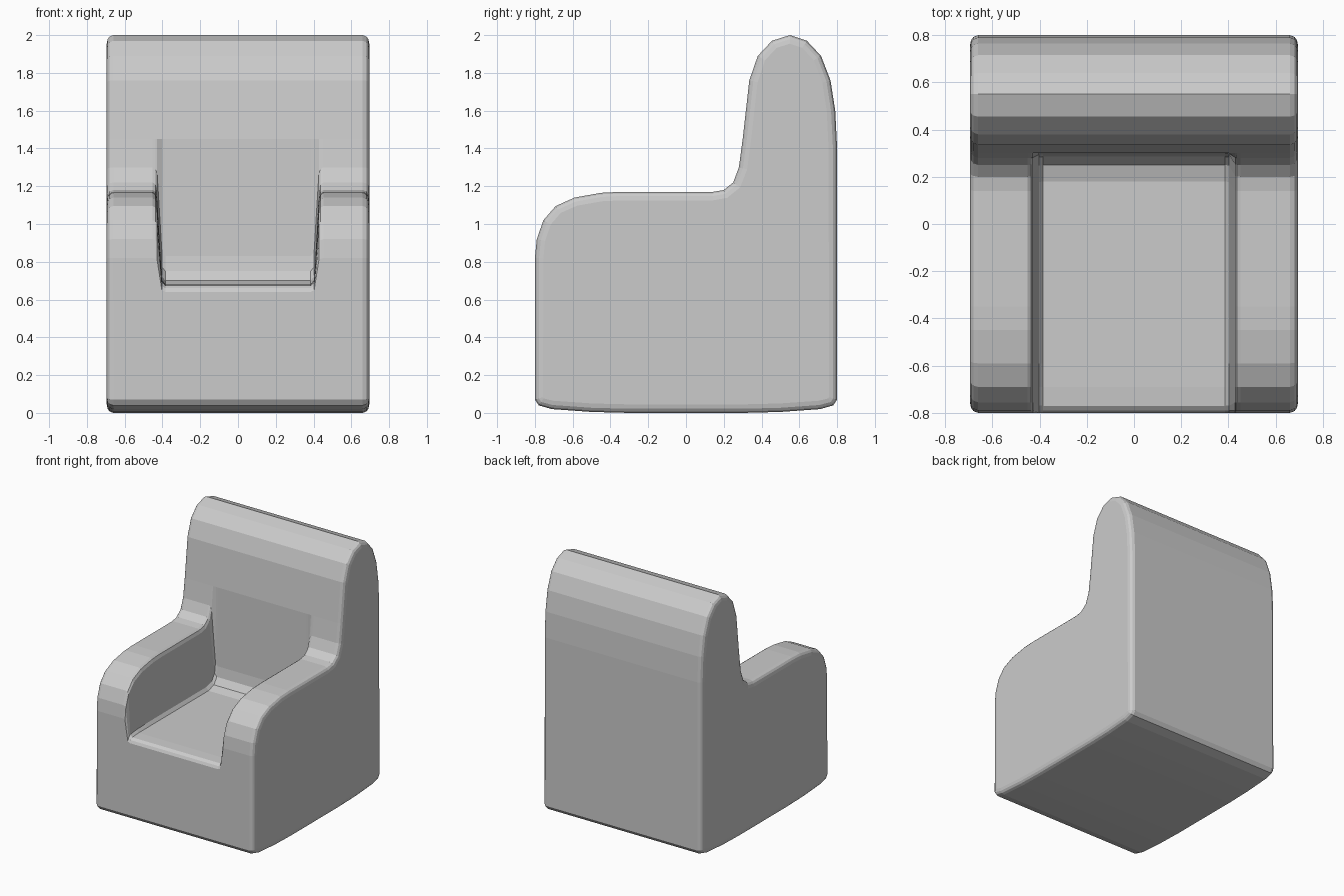
import bpy
import bmesh
from mathutils import Vector

cube = bpy.data.objects.get("Cube")
if cube:
    bpy.data.objects.remove(cube, do_unlink=True)

# Upholstery colour
fabric = bpy.data.materials.new("grey_upholstery")
fabric.use_nodes = True
grey = (0.6, 0.6, 0.6, 1)
fabric.diffuse_color = grey
fabric.node_tree.nodes["Principled BSDF"].inputs["Base Color"].default_value = grey

# Side profile pieces as (y, z), running from the front base up and over the back
front = [(-0.8, 0.07), (-0.8, 0.6)]
arm = [(-0.8, 0.82), (-0.79, 0.92), (-0.755, 1.02), (-0.69, 1.095), (-0.59, 1.14),
       (-0.45, 1.165), (-0.35, 1.17), (0.14, 1.17), (0.2, 1.18), (0.25, 1.22), (0.28, 1.3)]
seat = [(-0.8, 0.64), (-0.79, 0.66), (-0.77, 0.675), (-0.69, 0.68), (-0.59, 0.68),
        (-0.45, 0.68), (-0.35, 0.68), (0.18, 0.68), (0.25, 0.7), (0.285, 0.75), (0.295, 0.83)]
back = [(0.3, 1.45), (0.335, 1.76), (0.38, 1.89), (0.455, 1.97), (0.55, 2), (0.64, 1.97),
        (0.715, 1.89), (0.765, 1.76), (0.79, 1.6), (0.8, 1.4), (0.8, 0.07)]
base = [(0.78, 0.04), (0.71, 0.02), (0.5, 0.005), (0.3, 0),
        (-0.3, 0), (-0.5, 0.005), (-0.71, 0.02), (-0.78, 0.04)]


def section(blend, inset):
    """Profile between arm (0) and seat (1), drawn inwards by inset."""
    middle = [Vector(a).lerp(Vector(s), blend) for a, s in zip(arm, seat)]
    pts = [Vector(p) for p in front] + middle + [Vector(p) for p in back + base]
    out = []
    for i, p in enumerate(pts):
        before = (p - pts[i - 1]).normalized()
        after = (pts[(i + 1) % len(pts)] - p).normalized()
        along = (before + after).normalized()
        out.append(p + Vector((along.y, -along.x)) * inset)
    return out


# Half of the lengthwise stations: x, arm-to-seat blend, edge inset
half = [(0.695, 0, 0.045), (0.69, 0, 0.022), (0.68, 0, 0.008), (0.66, 0, 0),
        (0.452, 0, 0), (0.437, 0.02, 0), (0.428, 0.07, 0), (0.403, 0.95, 0), (0.385, 1, 0)]
stations = half + [(-x, b, i) for x, b, i in reversed(half)]

# Armchair body lofted through the stations
bm = bmesh.new()
rings = [[bm.verts.new((x, p.x, p.y)) for p in section(b, i)] for x, b, i in stations]
for r, s in zip(rings, rings[1:]):
    for k in range(len(r)):
        n = (k + 1) % len(r)
        bm.faces.new((r[k], r[n], s[n], s[k]))
bm.faces.new(rings[0])
bm.faces.new(rings[-1])
bmesh.ops.recalc_face_normals(bm, faces=bm.faces)
mesh = bpy.data.meshes.new("armchair_body")
bm.to_mesh(mesh)
bm.free()
mesh.materials.append(fabric)
body = bpy.data.objects.new("armchair_body", mesh)
bpy.context.collection.objects.link(body)
